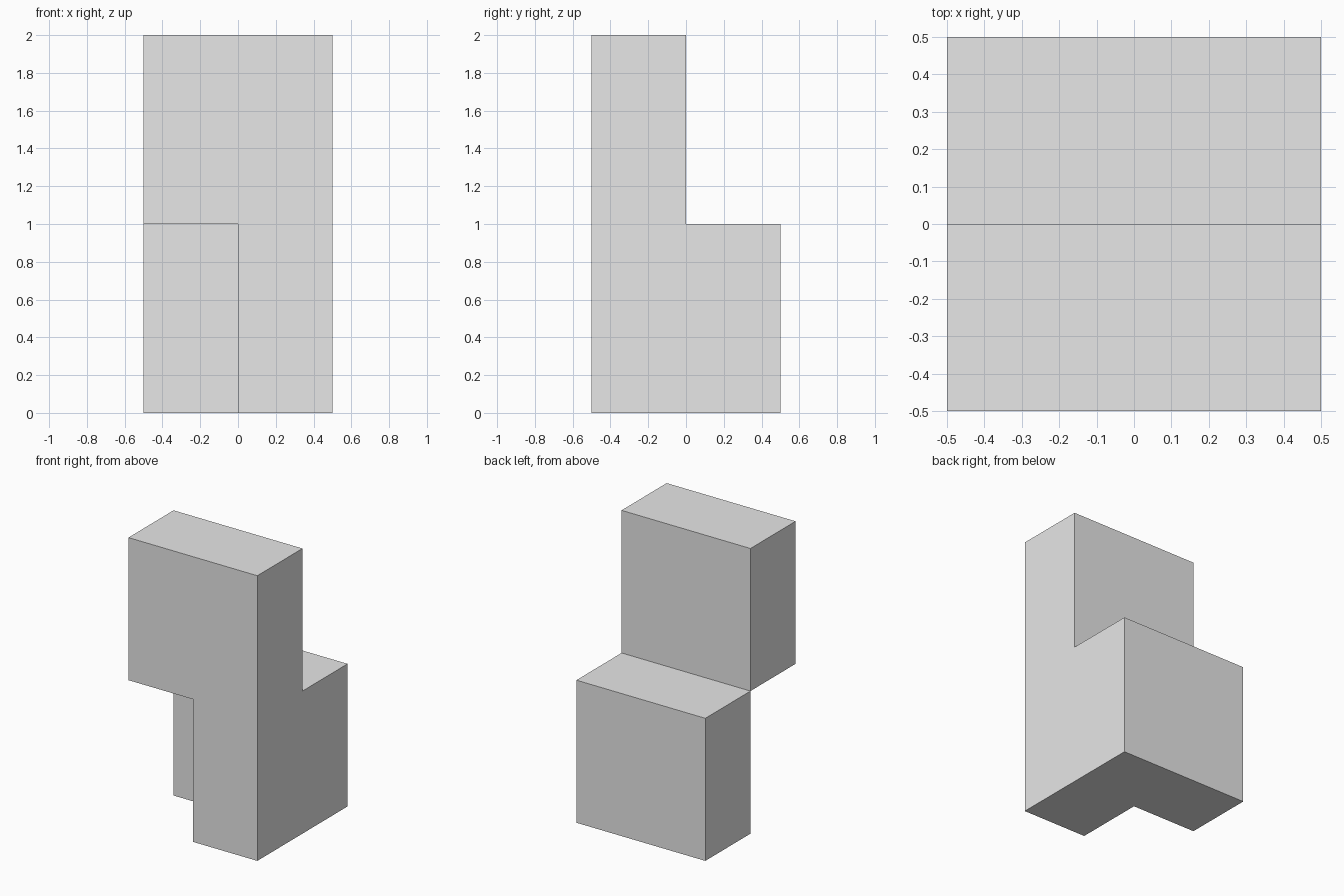
import bpy
import bmesh

# Remove the default cube
old = bpy.data.objects.get("Cube")
if old:
    bpy.data.objects.remove(old, do_unlink=True)

# Single plain grey
grey = bpy.data.materials.new("plain_grey")
grey.use_nodes = True
colour = (0.8, 0.8, 0.8, 1.0)
grey.diffuse_color = colour
grey.node_tree.nodes["Principled BSDF"].inputs["Base Color"].default_value = colour


def extrude_profile(name, points, normal_offset):
    """Extrude a flat outline in the front plane towards the back."""
    bm = bmesh.new()
    y, depth = normal_offset
    face = bm.faces.new([bm.verts.new((x, y, z)) for x, z in points])
    result = bmesh.ops.extrude_face_region(bm, geom=[face])
    moved = [v for v in result["geom"] if isinstance(v, bmesh.types.BMVert)]
    bmesh.ops.translate(bm, verts=moved, vec=(0, depth, 0))
    bmesh.ops.recalc_face_normals(bm, faces=bm.faces)
    mesh = bpy.data.meshes.new(name)
    bm.to_mesh(mesh)
    bm.free()
    mesh.materials.append(grey)
    obj = bpy.data.objects.new(name, mesh)
    bpy.context.collection.objects.link(obj)
    return obj


# Tall front slab with its lower -x quarter missing, and the low block behind it
block = extrude_profile(
    "stepped_block",
    [(0, 0), (0.5, 0), (0.5, 2), (-0.5, 2), (-0.5, 1), (0, 1)], (-0.5, 0.5))
back = extrude_profile(
    "back_block",
    [(-0.5, 0), (0.5, 0), (0.5, 1), (-0.5, 1)], (0, 0.5))

# Fuse both into one solid without inner walls
fuse = block.modifiers.new("fuse", "BOOLEAN")
fuse.operation = "UNION"
fuse.solver = "EXACT"
fuse.object = back
bpy.context.view_layer.objects.active = block
bpy.ops.object.modifier_apply(modifier=fuse.name)
bpy.data.objects.remove(back, do_unlink=True)

# Merge coplanar faces left by the union
bm = bmesh.new()
bm.from_mesh(block.data)
bmesh.ops.dissolve_limit(bm, angle_limit=0.01, verts=bm.verts, edges=bm.edges)
bm.to_mesh(block.data)
bm.free()
